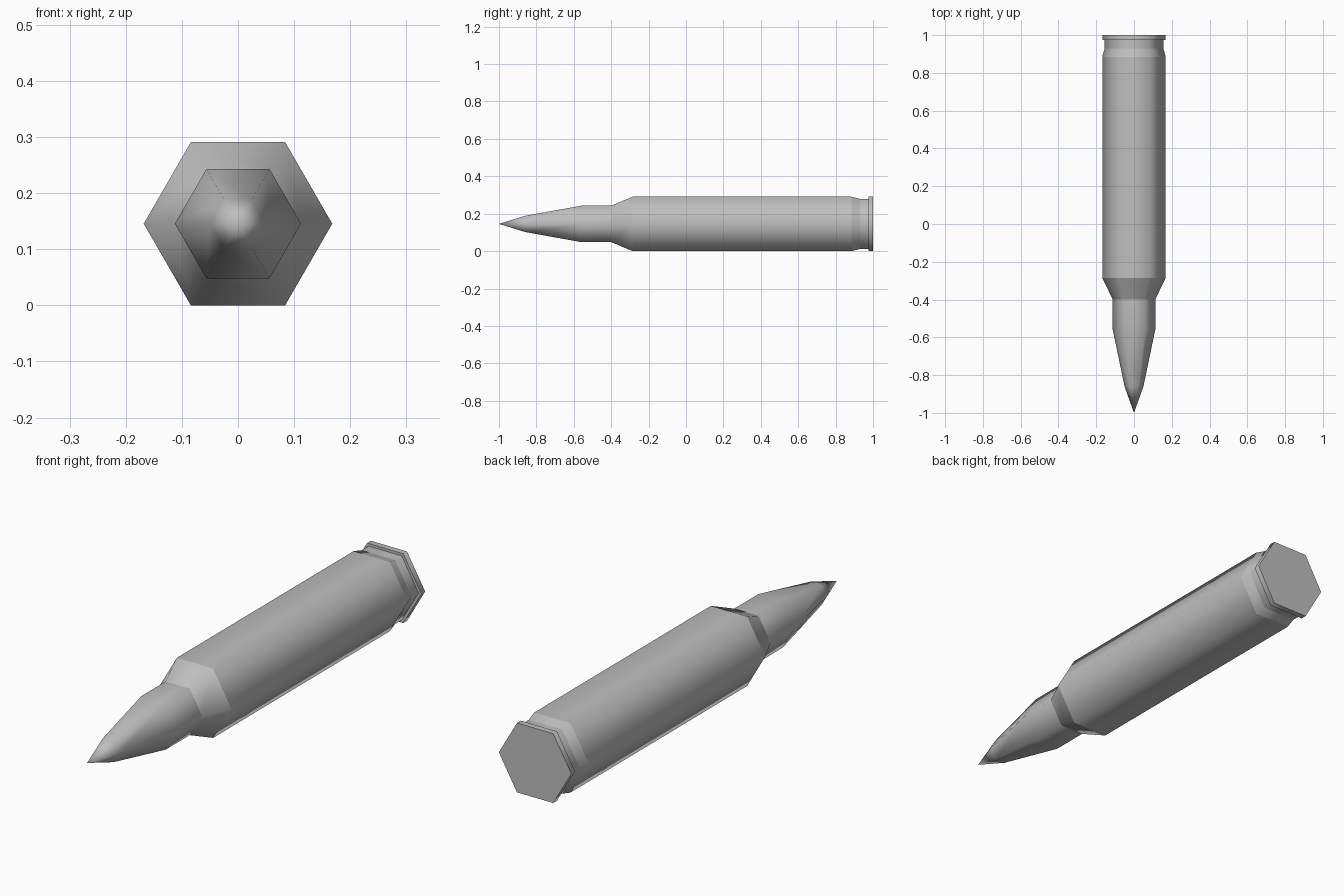
import bpy
import bmesh
import math

cube = bpy.data.objects.get("Cube")
if cube:
    bpy.data.objects.remove(cube, do_unlink=True)

SIDES = 6
RADIUS = 0.168
AXIS_Z = RADIUS * math.cos(math.pi / SIDES)

grey = bpy.data.materials.new("grey metal")
grey.use_nodes = True
colour = (0.52, 0.52, 0.52, 1)
grey.diffuse_color = colour
grey.node_tree.nodes["Principled BSDF"].inputs["Base Color"].default_value = colour


def turned_part(name, profile):
    """Six-sided lathe along y; profile rows are (y, radius, sharp ring)."""
    bm = bmesh.new()
    rings = []
    for y, r, sharp in profile:
        if r == 0:
            rings.append([bm.verts.new((0, y, AXIS_Z))])
            continue
        angles = [2 * math.pi * i / SIDES for i in range(SIDES)]
        rings.append([bm.verts.new((r * math.cos(a), y, AXIS_Z + r * math.sin(a)))
                      for a in angles])
    for a, b in zip(rings, rings[1:]):
        for i in range(SIDES):
            j = (i + 1) % SIDES
            quad = [a[i % len(a)], a[j % len(a)], b[j % len(b)], b[i % len(b)]]
            face = bm.faces.new(list(dict.fromkeys(quad)))
            face.smooth = True
            face.normal_update()
            # turn every side face outward
            mid = face.calc_center_median()
            if face.normal.x * mid.x + face.normal.z * (mid.z - AXIS_Z) < -1e-6:
                face.normal_flip()
    # keep creases around the chosen rings
    for ring, (y, r, sharp) in zip(rings, profile):
        if sharp and len(ring) > 1:
            for i in range(SIDES):
                edge = bm.edges.get((ring[i], ring[(i + 1) % SIDES]))
                if edge:
                    edge.smooth = False
    return bm, rings, name


def finish(bm, name):
    mesh = bpy.data.meshes.new(name)
    bm.to_mesh(mesh)
    bm.free()
    mesh.materials.append(grey)
    obj = bpy.data.objects.new(name, mesh)
    bpy.context.collection.objects.link(obj)


# Pointed nose with a straight shank
bm, rings, name = turned_part("pointed_nose", [
    (-1.0, 0, False), (-0.86, 0.05, False),
    (-0.56, 0.1125, False), (-0.40, 0.1125, True)])
finish(bm, name)

# Casing: shoulder, body, groove, rim and flat base
bm, rings, name = turned_part("casing", [
    (-0.40, 0.1125, True), (-0.285, RADIUS, True), (0.885, RADIUS, True),
    (0.93, 0.155, True), (0.975, 0.155, True), (0.975, RADIUS, True),
    (1.0, RADIUS, True)])
base = bm.faces.new(rings[-1])
base.normal_update()
if base.normal.y < 0:
    base.normal_flip()
# the rim's front step looks toward the nose
for face in bm.faces:
    face.normal_update()
    if abs(face.normal.y) > 0.99 and face is not base and face.normal.y > 0 \
            and face.calc_center_median().y < 0.99:
        face.normal_flip()
finish(bm, name)
